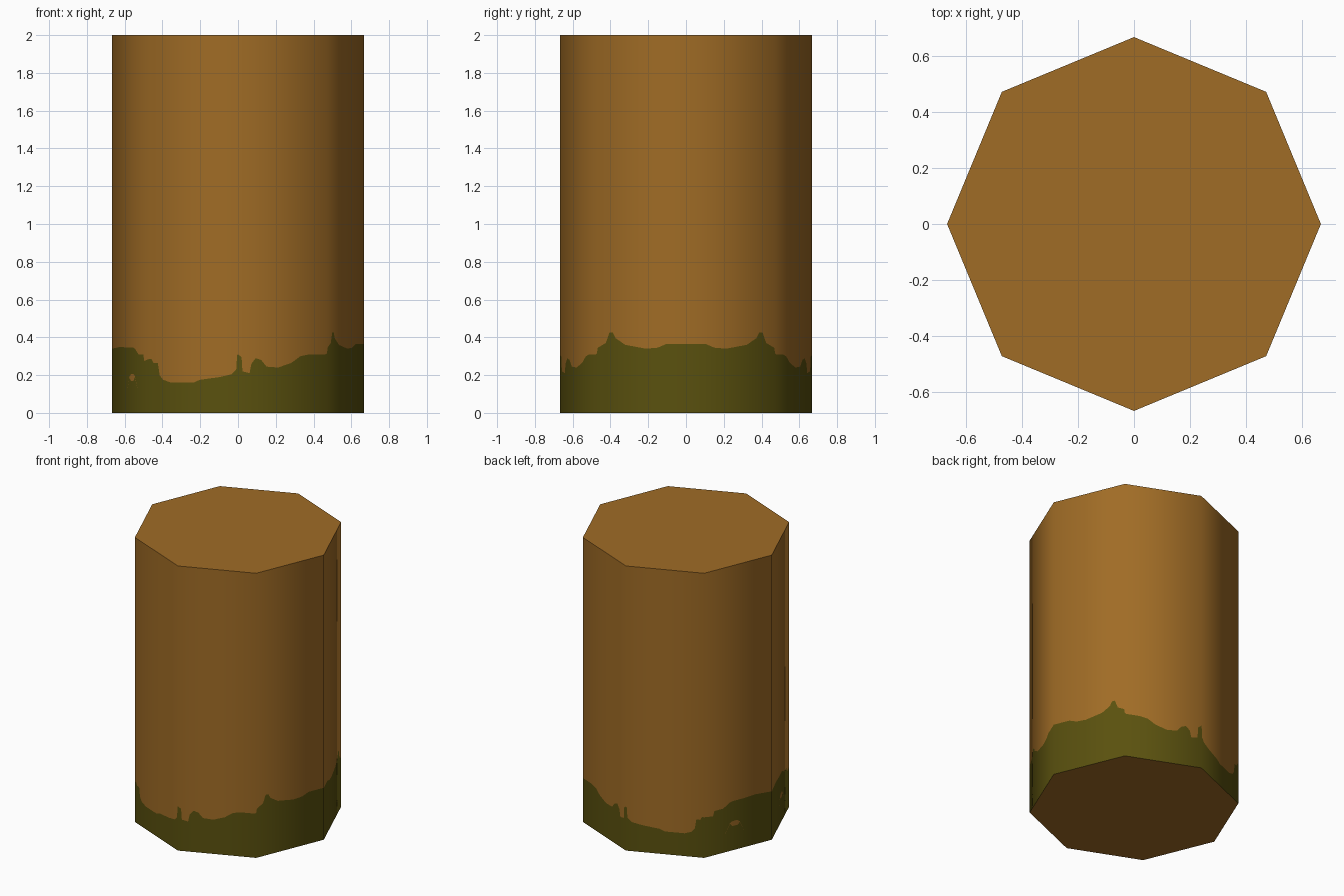
import bpy, bmesh, math
from mathutils import Vector

if "Cube" in bpy.data.objects:
    bpy.data.objects.remove(bpy.data.objects["Cube"])

R, H = 0.667, 2.0


def material(name, rgb):
    m = bpy.data.materials.new(name)
    m.diffuse_color = (*rgb, 1)
    m.use_nodes = True
    m.node_tree.nodes["Principled BSDF"].inputs["Base Color"].default_value = m.diffuse_color
    return m


# Moss edge on the front half: (octagon side + fraction, height),
# running from the left corner (0) to the right corner (4)
EDGE = [(0, .34), (.24, .35), (.40, .345), (.47, .345), (.51, .345), (.58, .345),
        (.62, .34), (.72, .31), (.85, .31), (.87, .275), (1, .285), (1.03, .285),
        (1.05, .265), (1.1, .265), (1.12, .2), (1.16, .175), (1.25, .16),
        (1.5, .16), (1.57, .175), (1.8, .19), (1.93, .205), (1.98, .23),
        (1.99, .305), (2, .31), (2.04, .295), (2.05, .22), (2.13, .21),
        (2.15, .26), (2.2, .29), (2.26, .28), (2.32, .245), (2.45, .24),
        (2.6, .265), (2.7, .30), (2.8, .31), (2.98, .31), (3, .315), (3.01, .345),
        (3.1, .37), (3.14, .425), (3.18, .425), (3.21, .395), (3.32, .36),
        (3.55, .34), (3.68, .345), (3.78, .365), (4, .365)]
# Small bare spot in the moss: side position -> lower and upper height
SPOT = {.47: (.185, .19), .51: (.17, .205), .58: (.17, .205), .62: (.19, .195)}


def corner(i):
    a = math.pi + i * math.pi / 4
    return Vector((R * math.cos(a), R * math.sin(a), 0))


def column(bm, s, h, mirror):
    i = min(int(s), 3)
    p = corner(i).lerp(corner(i + 1), s - i)
    lo, hi = SPOT.get(s, (.1, .1))
    return [bm.verts.new((p.x, p.y * mirror, z)) for z in (0, lo, hi, h, H)]


bm = bmesh.new()
# Sides: bands of moss, bare spot, moss and wood; the back mirrors the front
for mirror in (1, -1):
    cols = [column(bm, s, h, mirror) for s, h in EDGE]
    for a, b in zip(cols, cols[1:]):
        for k, mat in enumerate((1, 0, 1, 0)):
            quad = [a[k], b[k], b[k + 1], a[k + 1]]
            f = bm.faces.new(quad if mirror > 0 else quad[::-1])
            f.material_index = mat
bmesh.ops.remove_doubles(bm, verts=bm.verts, dist=0.0002)

# End caps
for z, step in ((0, -1), (H, 1)):
    ring = [v for v in bm.verts if abs(v.co.z - z) < 1e-4]
    ring.sort(key=lambda v: math.atan2(v.co.y, v.co.x) * step)
    bm.faces.new(ring)

mesh = bpy.data.meshes.new("wooden_post")
bm.to_mesh(mesh)
bm.free()
mesh.materials.append(material("brown wood", (.352, .150, .019)))
mesh.materials.append(material("dark green moss", (.102, .082, .0045)))

# Round shading on the sides, flat shading on the caps
normals = []
for poly in mesh.polygons:
    poly.use_smooth = True
    for li in poly.loop_indices:
        co = mesh.vertices[mesh.loops[li].vertex_index].co
        cap = abs(poly.normal.z) > .5
        normals.append(poly.normal.copy() if cap else Vector((co.x, co.y, 0)).normalized())
mesh.normals_split_custom_set(normals)

post = bpy.data.objects.new("wooden_post", mesh)
bpy.context.collection.objects.link(post)
